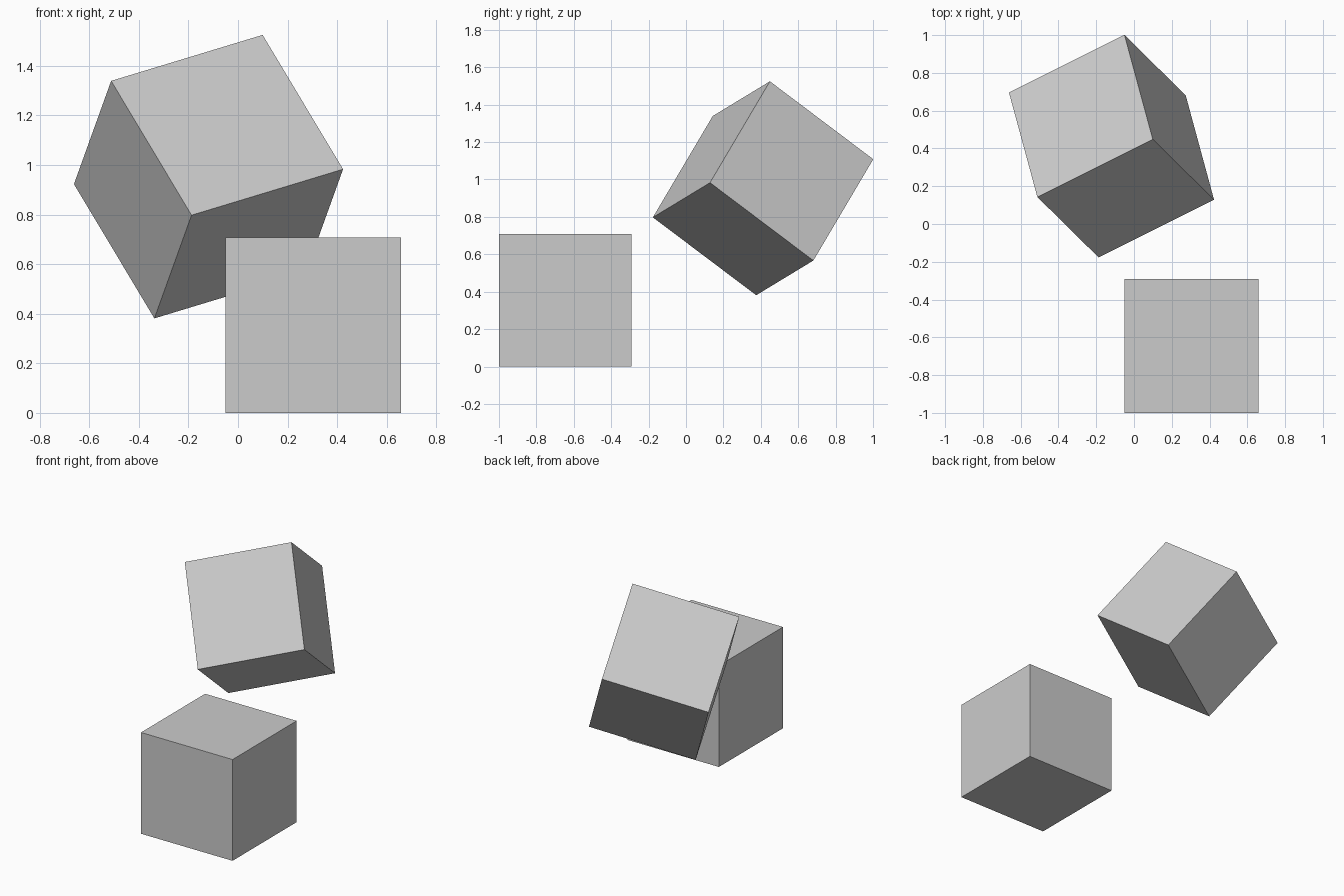
import bpy
from mathutils import Matrix, Vector

if "Cube" in bpy.data.objects:
    bpy.data.objects.remove(bpy.data.objects["Cube"])

EDGE = 0.708


def cube(name, centre, rotation=(0, 0, 0)):
    bpy.ops.mesh.primitive_cube_add(size=EDGE, location=centre, rotation=rotation)
    bpy.context.object.name = name


# Upright cube resting on the floor
cube("standing_cube", (0.304, -0.646, EDGE / 2))

# Tilted cube: orientation from two of its edge directions
u = Vector((0.61, 0.305, 0.185)).normalized()
v = Vector((0.32, -0.32, -0.54))
v = (v - u * v.dot(u)).normalized()
tilt = Matrix((u, v, u.cross(v))).transposed()
cube("tilted_cube", (-0.119, 0.412, 0.953), tilt.to_euler())
